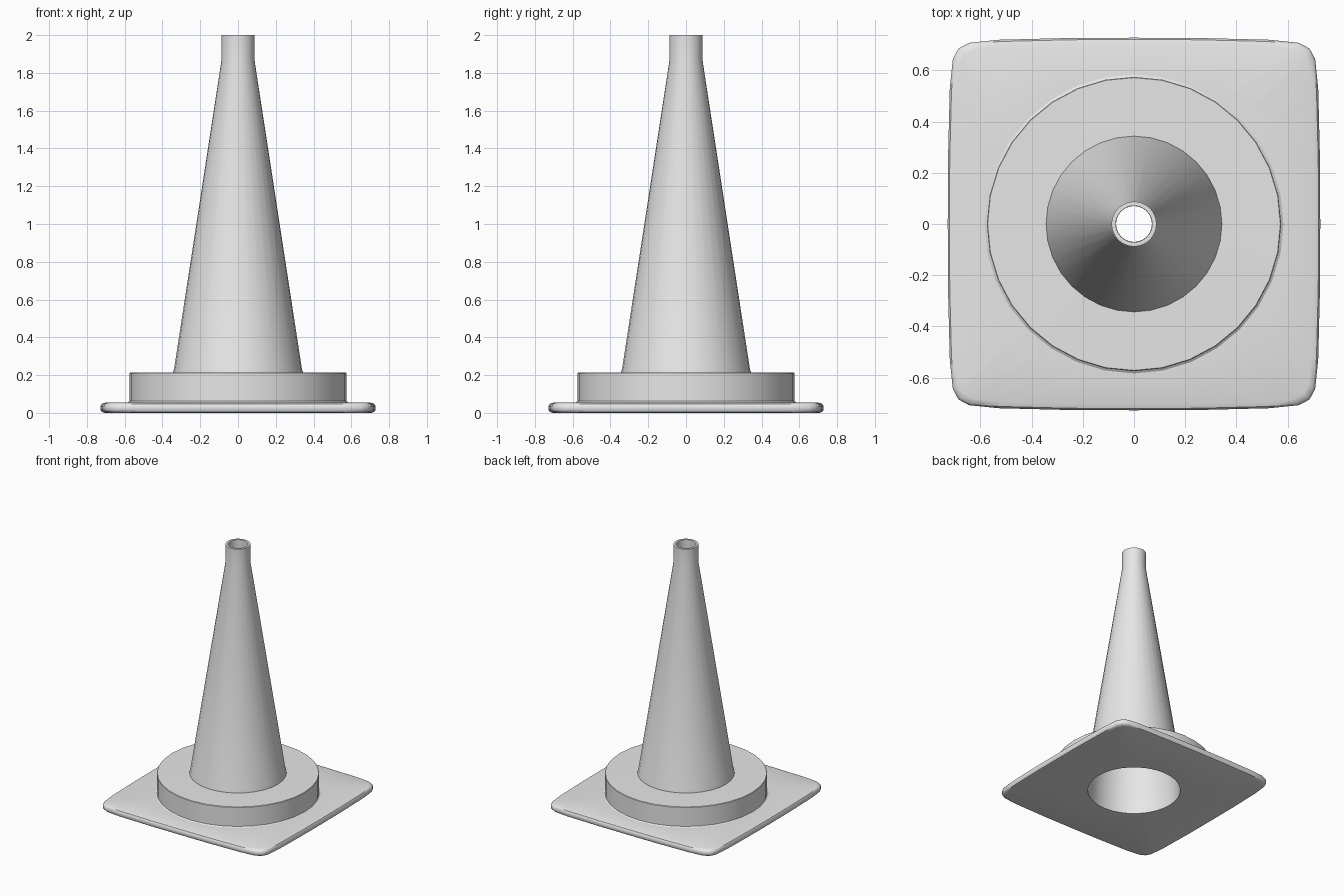
import bpy
import bmesh
import math

cube = bpy.data.objects.get("Cube")
if cube:
    bpy.data.objects.remove(cube, do_unlink=True)

SIDES = 32

grey = bpy.data.materials.new("plain_grey")
grey.use_nodes = True
grey.diffuse_color = (0.8, 0.8, 0.8, 1)
grey.node_tree.nodes["Principled BSDF"].inputs["Base Color"].default_value = (0.8, 0.8, 0.8, 1)


def circle(radius, z):
    step = math.tau / SIDES
    return [(radius * math.cos(i * step), radius * math.sin(i * step), z) for i in range(SIDES)]


def soft_square(inset, z):
    # One eighth of the outline, mirrored into a quarter, then turned four times
    eighth = [(0.728, 0), (0.727, 0.25), (0.72, 0.53), (0.708, 0.645), (0.686, 0.686)]
    quarter = eighth + [(y, x) for x, y in eighth[3:0:-1]]
    k = 1 - inset / 0.728
    points = []
    for turn in range(4):
        for x, y in quarter:
            points.append((x * k, y * k, z))
        quarter = [(-y, x) for x, y in quarter]
    return points


def loft(name, loops, closed=False):
    # Skin consecutive loops with quads
    bm = bmesh.new()
    rings = [[bm.verts.new(p) for p in loop] for loop in loops]
    pairs = list(zip(rings, rings[1:]))
    if closed:
        pairs.append((rings[-1], rings[0]))
    for a, b in pairs:
        for i in range(SIDES):
            j = (i + 1) % SIDES
            bm.faces.new((a[i], a[j], b[j], b[i]))
    mesh = bpy.data.meshes.new(name)
    bm.to_mesh(mesh)
    bm.free()
    mesh.materials.append(grey)
    obj = bpy.data.objects.new(name, mesh)
    bpy.context.collection.objects.link(obj)
    bpy.ops.object.select_all(action="DESELECT")
    obj.select_set(True)
    bpy.context.view_layer.objects.active = obj
    bpy.ops.object.shade_smooth_by_angle(angle=math.radians(40))
    return obj


# Square foot plate with softened rim, open around the bore
loft("base_plate", [
    circle(0.338, 0),
    soft_square(0.025, 0), soft_square(0.007, 0.005), soft_square(0, 0.016),
    soft_square(0, 0.036), soft_square(0.007, 0.048), soft_square(0.025, 0.054),
    circle(0.56, 0.056),
])

# Round collar resting on the plate
loft("collar", [
    circle(0.585, 0.055), circle(0.575, 0.062),
    circle(0.575, 0.21), circle(0.572, 0.213), circle(0.34, 0.215),
])

# Hollow tapered body with a straight neck and a bore right through
loft("cone_body", [
    circle(0.338, 0), circle(0.345, 0.21), circle(0.338, 0.235),
    circle(0.087, 1.87), circle(0.088, 2),
    circle(0.071, 2), circle(0.070, 1.87),
    circle(0.328, 0.2), circle(0.338, 0),
])
